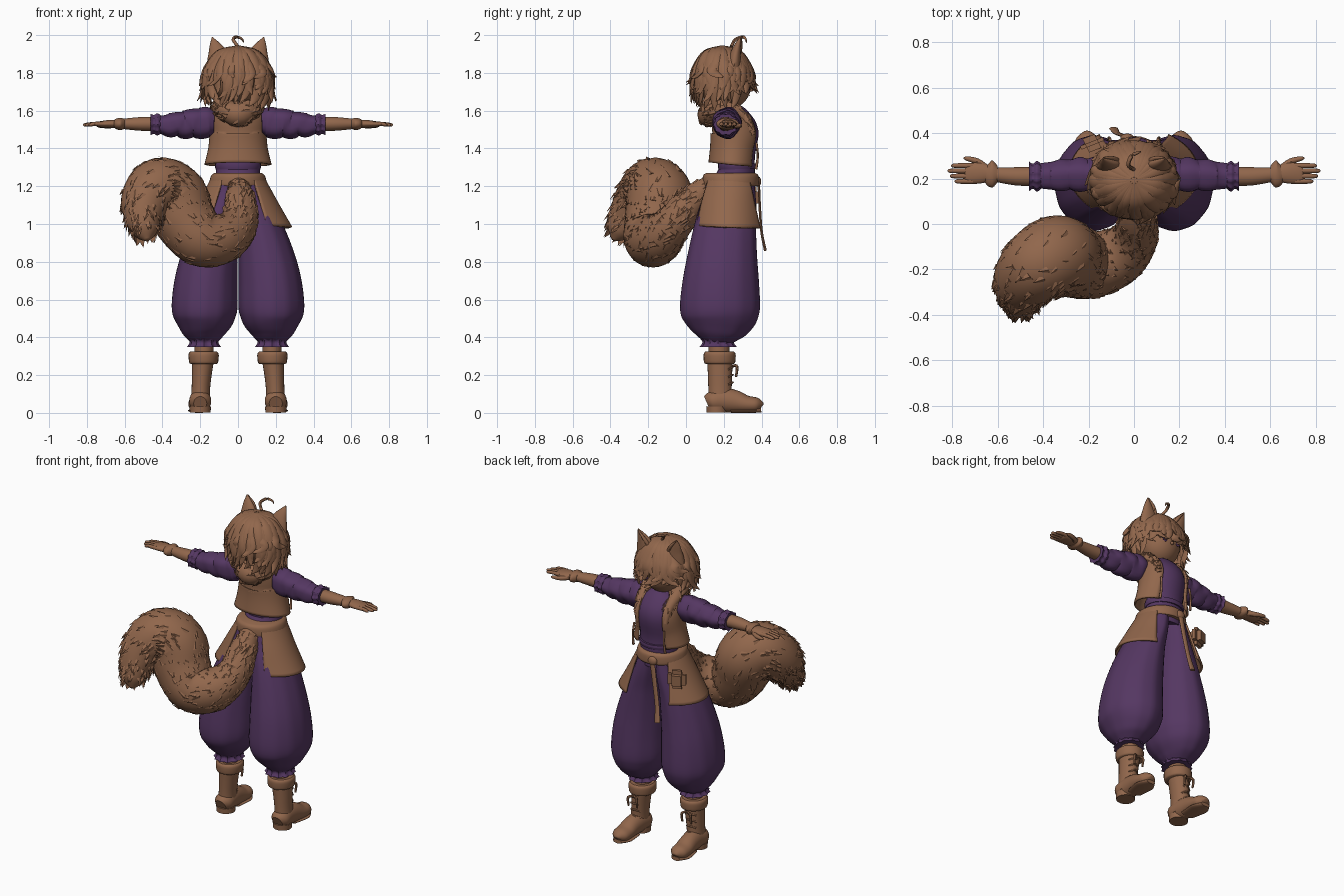
import bpy, bmesh, math, random
from mathutils import Vector

random.seed(4)
if "Cube" in bpy.data.objects:
    bpy.data.objects.remove(bpy.data.objects["Cube"], do_unlink=True)


def material(name, rgb):
    mat = bpy.data.materials.new(name)
    mat.use_nodes = True
    color = (*rgb, 1)
    mat.diffuse_color = color
    mat.node_tree.nodes["Principled BSDF"].inputs["Base Color"].default_value = color
    return mat


BROWN = material("warm brown", (.285, .135, .072))
PURPLE = material("deep purple", (.09, .038, .122))
X, Y, Z = Vector((1, 0, 0)), Vector((0, 1, 0)), Vector((0, 0, 1))


def smooth_path(points, steps):
    """Catmull-Rom samples of rows (x, y, z, radius a, radius b)."""
    rows = [p if len(p) == 5 else (*p, p[-1]) for p in points]
    rows = [rows[0]] + rows + [rows[-1]]
    out = []
    for i in range(len(rows) - 3):
        window = rows[i:i + 4]
        for k in range(steps):
            t = k / steps
            out.append([b + t * (c - a) / 2 + t * t * (a - 2.5 * b + 2 * c - d / 2)
                        + t ** 3 * (1.5 * (b - c) + (d - a) / 2)
                        for a, b, c, d in zip(*window)])
    return out + [list(rows[-1])]


def frames(points, steps, ref):
    path = smooth_path(points, steps)
    result = []
    for i, row in enumerate(path):
        ahead, behind = path[min(i + 1, len(path) - 1)], path[max(i - 1, 0)]
        tangent = (Vector(ahead[:3]) - Vector(behind[:3])).normalized()
        side = ref.cross(tangent).normalized()
        result.append((Vector(row[:3]), tangent, side, tangent.cross(side),
                       max(row[3], .002), max(row[4], .002)))
    return result


def sweep(bm, points, ref=Y, steps=4, sides=24, arcs=None, pleats=0, depth=0):
    """Elliptical sweep; arcs give the first and last angle range of an open sheet."""
    rings = []
    data = frames(points, steps, ref)
    for i, (pos, tangent, side, up, ra, rb) in enumerate(data):
        t = i / (len(data) - 1)
        lo, hi = (0, 360)
        if arcs:
            lo, hi = [a + (b - a) * t for a, b in zip(*arcs)]
        ring = []
        for k in range(sides + bool(arcs)):
            a = math.radians(lo + (hi - lo) * k / sides)
            m = 1 + depth * math.cos(pleats * a)
            ring.append(bm.verts.new(pos + side * ra * m * math.cos(a) + up * rb * m * math.sin(a)))
        rings.append(ring)
    for r, s in zip(rings, rings[1:]):
        for k in range(sides):
            n = (k + 1) % len(r)
            bm.faces.new((r[k], r[n], s[n], s[k]))
    if not arcs:
        bm.faces.new(rings[0])
        bm.faces.new(rings[-1])


def finish(name, bm, mat, mirror=False, thick=0):
    bmesh.ops.recalc_face_normals(bm, faces=bm.faces)
    mesh = bpy.data.meshes.new(name)
    bm.to_mesh(mesh)
    bm.free()
    mesh.materials.append(mat)
    mesh.polygons.foreach_set("use_smooth", [True] * len(mesh.polygons))
    mesh.set_sharp_from_angle(angle=math.radians(45))
    obj = bpy.data.objects.new(name, mesh)
    bpy.context.scene.collection.objects.link(obj)
    if thick:
        obj.modifiers.new("Thickness", "SOLIDIFY").thickness = thick
    if mirror:
        obj.modifiers.new("Mirror", "MIRROR").use_mirror_merge = False


def part(name, points, mat, mirror=False, thick=0, **options):
    bm = bmesh.new()
    sweep(bm, points, **options)
    finish(name, bm, mat, mirror, thick)


def ball(name, center, radii, mat, mirror=False, keep=None):
    bm = bmesh.new()
    bmesh.ops.create_uvsphere(bm, u_segments=28, v_segments=18, radius=1)
    for v in bm.verts:
        v.co = Vector(center) + Vector(c * r for c, r in zip(v.co, radii))
    if keep:
        drop = [f for f in bm.faces if not keep(f.calc_center_median())]
        bmesh.ops.delete(bm, geom=drop, context="FACES")
    finish(name, bm, mat, mirror)


def tufts(name, points, count, size, ref):
    """Pointed fur flakes lying along a swept path."""
    bm = bmesh.new()
    data = frames(points, 8, ref)
    for _ in range(count):
        pos, tangent, side, up, ra, rb = random.choice(data[2:-8])
        a = random.uniform(0, math.tau)
        out = side * math.cos(a) + up * math.sin(a)
        across = tangent.cross(out)
        base = pos + out * ra * .97
        length = size * random.uniform(.7, 1.3)
        lean = across * length * random.uniform(-.5, .5)
        corners = [base + across * length * .4, base - across * length * .4,
                   base + out * length * .2, base + tangent * length + lean + out * length * .15]
        a, b, c, d = [bm.verts.new(p) for p in corners]
        for face in ((a, b, c), (a, c, d), (c, b, d), (b, a, d)):
            bm.faces.new(face)
    finish(name, bm, BROWN)


# Boots
part("boot_shaft", [(.2, .18, .04, .053, .064), (.197, .18, .12, .049, .062),
     (.192, .18, .2, .052, .064), (.185, .18, .28, .058, .068)], BROWN, True)
part("boot_foot", [(.2, .112, .05, .035, .04), (.2, .14, .06, .057, .055), (.2, .2, .066, .056, .064),
     (.203, .26, .06, .055, .06), (.206, .32, .046, .057, .046), (.206, .37, .042, .052, .04),
     (.206, .395, .038, .03, .026), (.206, .402, .034, .015, .012)], BROWN, True, ref=Z)
part("boot_sole", [(.2, .24, .012, .046, .012), (.204, .3, .012, .056, .012), (.206, .35, .012, .058, .012),
     (.206, .398, .014, .03, .012)], BROWN, True, ref=Z)
part("boot_heel", [(.2, .163, .002, .055, .054), (.2, .163, .035, .057, .056)], BROWN, True)
part("boot_cuff", [(.182, .178, .26, .07, .075), (.182, .178, .27, .077, .083),
     (.182, .178, .31, .08, .085), (.182, .178, .325, .07, .075)], BROWN, True)
part("lower_leg", [(.18, .175, .3, .05, .055), (.18, .175, .4, .05, .055)], BROWN, True)
laces = bmesh.new()
for i in range(4):
    z = .11 + .04 * i
    sweep(laces, [(.165, .225, z, .006), (.195, .247, z + .012, .006), (.23, .225, z, .006)], ref=Z, sides=6)
for dx in (-.03, .03):
    sweep(laces, [(.19, .25, .25, .006), (.19 + dx, .27, .245, .008), (.19 + dx, .265, .19, .006)], ref=X, sides=6)
finish("boot_laces", laces, BROWN, True)

# Baggy trousers
part("trouser_leg", [(.18, .175, .375, .07, .075), (.18, .176, .4, .096, .115), (.18, .178, .435, .124, .155),
     (.178, .18, .49, .156, .194), (.177, .18, .56, .173, .21), (.168, .185, .7, .165, .2),
     (.145, .195, .85, .144, .18), (.113, .21, 1, .113, .16), (.075, .23, 1.13, .08, .14),
     (.052, .236, 1.25, .066, .122)], PURPLE, True, sides=48, pleats=12, depth=.008)
part("trouser_ruffle", [(.18, .17, .35, .085, .093), (.18, .17, .375, .072, .078),
     (.18, .17, .405, .09, .1)], PURPLE, True, sides=48, pleats=12, depth=.06)

# Torso and open vest
part("shirt", [(0, .25, 1.2, .118, .118), (0, .27, 1.28, .116, .096), (0, .275, 1.36, .116, .09),
     (0, .268, 1.48, .132, .116), (0, .245, 1.56, .12, .092), (0, .22, 1.61, .07, .058),
     (0, .215, 1.635, .055, .05)], PURPLE)
part("waist_wrap", [(0, .272, 1.29, .119, .1), (0, .272, 1.31, .123, .103), (0, .274, 1.33, .119, .1)], PURPLE)
part("vest", [(0, .245, 1.315, .178, .127), (0, .253, 1.4, .158, .126), (0, .262, 1.49, .15, .134),
     (0, .24, 1.55, .15, .112), (0, .22, 1.595, .14, .092), (0, .21, 1.625, .1, .07)],
     BROWN, thick=.012, sides=36, arcs=((125, 415), (128, 412)))
part("vest_cord", [(.105, .372, 1.43, .007), (.11, .38, 1.36, .006), (.112, .37, 1.29, .008)],
     BROWN, True, sides=8)
part("neck", [(0, .205, 1.56, .05), (0, .215, 1.68, .045)], BROWN)

# Fur collar, running from the chest around the back of the neck
half = [(.1, .35, 1.47, .016), (.1, .315, 1.55, .027), (.1, .23, 1.61, .042), (.065, .15, 1.605, .052)]
collar = half + [(0, .128, 1.58, .068)] + [(-p[0], *p[1:]) for p in reversed(half)]
part("fur_collar", collar, BROWN, ref=Z, sides=16)
tufts("collar_tufts", collar, 200, .038, Z)

# Arms with gathered sleeves
part("sleeve", [(.125, .22, 1.54, .06, .062), (.16, .22, 1.54, .074, .08), (.2, .215, 1.532, .07, .082),
     (.24, .215, 1.538, .077, .072), (.28, .215, 1.525, .066, .076), (.32, .212, 1.532, .07, .061),
     (.36, .21, 1.522, .062, .064), (.4, .21, 1.525, .057, .05), (.425, .21, 1.525, .052, .05)],
     PURPLE, True, ref=Z, pleats=5, depth=.04)
part("sleeve_cuff", [(.41, .21, 1.527, .053, .05), (.428, .21, 1.527, .064, .058), (.445, .21, 1.527, .052, .05),
     (.462, .21, 1.527, .062, .056)], PURPLE, True, ref=Z, sides=40, pleats=10, depth=.06)
part("forearm", [(.43, .21, 1.53, .042, .038), (.52, .21, 1.53, .04, .036), (.63, .22, 1.53, .03, .025)],
     BROWN, True, ref=Z)
part("wrist_cuff", [(.6, .22, 1.53, .035, .027), (.62, .22, 1.53, .058, .032), (.635, .22, 1.53, .056, .031),
     (.65, .222, 1.53, .04, .025)], BROWN, True, ref=Z)
part("palm", [(.63, .222, 1.53, .035, .022), (.68, .224, 1.53, .046, .021), (.73, .222, 1.528, .044, .016),
     (.745, .222, 1.528, .035, .011)], BROWN, True, ref=Z)
fingers = bmesh.new()
for i, tip in enumerate((.79, .81, .82, .805)):
    y = .188 + .023 * i
    sweep(fingers, [(.71, y, 1.53, .012), (.76, y, 1.53, .011), (tip - .01, y, 1.525, .009), (tip, y, 1.522, .003)],
          ref=Z, sides=8)
sweep(fingers, [(.65, .245, 1.525, .016), (.69, .275, 1.52, .014), (.735, .288, 1.52, .01), (.75, .289, 1.52, .003)],
      ref=Z, sides=8)
finish("fingers", fingers, BROWN, True)

# Belt and split overskirt
part("belt", [(0, .237, 1.2, .145, .145), (0, .237, 1.212, .153, .15), (0, .237, 1.255, .143, .147),
     (0, .237, 1.27, .125, .13)], BROWN, sides=40)
part("overskirt", [(0, .237, 1.25, .138, .142), (0, .234, 1.17, .182, .164), (0, .228, 1.08, .232, .184),
     (0, .224, .985, .287, .203)], BROWN, True, thick=.012, arcs=((-55, 42), (-58, 58)))
ball("belt_knot", (-.03, .38, 1.225), (.03, .018, .028), BROWN)
part("belt_tail", [(-.03, .385, 1.22, .018, .007), (-.05, .39, 1.1, .016, .007), (-.075, .4, .96, .016, .007),
     (-.09, .42, .86, .02, .008)], BROWN, sides=10)
pouch = bmesh.new()
bmesh.ops.create_cube(pouch, size=1)
for v in pouch.verts:
    v.co = Vector((-.185 + .1 * v.co.x - .03 * v.co.y, .355 + .06 * v.co.y + .04 * v.co.x, 1.14 + .115 * v.co.z))
bmesh.ops.bevel(pouch, geom=pouch.edges[:], offset=.025, segments=4, affect="EDGES")
finish("belt_pouch", pouch, BROWN)

# Curled bushy tail
tail = [(0, .13, 1.21, .05), (.012, .04, 1.13, .08), (.005, -.06, 1.01, .1), (-.07, -.14, .93, .13),
        (-.19, -.18, .92, .148), (-.28, -.16, 1.02, .165), (-.34, -.14, 1.14, .178), (-.42, -.18, 1.185, .165),
        (-.485, -.25, 1.12, .138), (-.5, -.315, 1.03, .1), (-.488, -.36, .955, .062), (-.48, -.385, .915, .012)]
part("tail", tail, BROWN, steps=6, sides=32)
tufts("tail_tufts", tail, 750, .042, Y)

# Head and face
ball("head", (0, .23, 1.74), (.122, .115, .13), BROWN)
ball("nose", (0, .343, 1.71), (.01, .012, .01), BROWN)
ball("eye", (.048, .337, 1.73), (.018, .004, .022), PURPLE, True)
part("ear", [(.1, .255, 1.84, .066, .035), (.108, .262, 1.9, .052, .028), (.124, .275, 1.95, .028, .016),
     (.136, .288, 1.988, .003, .003)], BROWN, True, sides=14)
part("ear_rim", [(.066, .275, 1.89, .012), (.095, .29, 1.94, .01), (.135, .292, 1.985, .003)], BROWN, True, sides=8)

# Hair cap with layered, flicked locks
ball("hair_cap", (0, .19, 1.79), (.158, .15, .153), BROWN, keep=lambda c: c.y < .25 or c.z > 1.83)
hair = bmesh.new()
for layer, count in enumerate((24, 24, 20, 16)):
    for i in range(count):
        a = math.tau * (i + layer / 2 + random.uniform(-.3, .3)) / count
        d = Vector((math.cos(a), math.sin(a), 0))
        fringe = d.y > .62
        end = (1.71 if fringe else 1.61 + .045 * layer) + random.uniform(-.02, .04)
        curl = random.uniform(-.06, .06)
        flick = random.uniform(.98, 1.12) if layer or fringe else random.uniform(.72, .95)
        width = random.uniform(.018, .032)

        def lock(reach, z, w, shift=0):
            return (.19 * d.x * reach - d.y * shift, .192 + .168 * d.y * reach + d.x * shift, z, w, w * .4)

        sweep(hair, [lock(.08, 1.94, .01), lock(.55, 1.91, width), lock(.86, 1.84, width, -curl / 4),
                     lock(.97, .55 * 1.84 + .45 * end, width, -curl / 3),
                     lock((flick + .93) / 2, .2 * 1.84 + .8 * end, width * .75, curl / 5),
                     lock(flick, end, .002, curl)], ref=d + Z, sides=8)
finish("hair_locks", hair, BROWN)
part("hair_curl", [(0, .24, 1.94, .008), (-.025, .26, 1.975, .009), (-.01, .3, 1.99, .009),
     (.02, .315, 1.98, .006), (.03, .32, 1.96, .002)], BROWN, ref=X + Y, sides=8)
